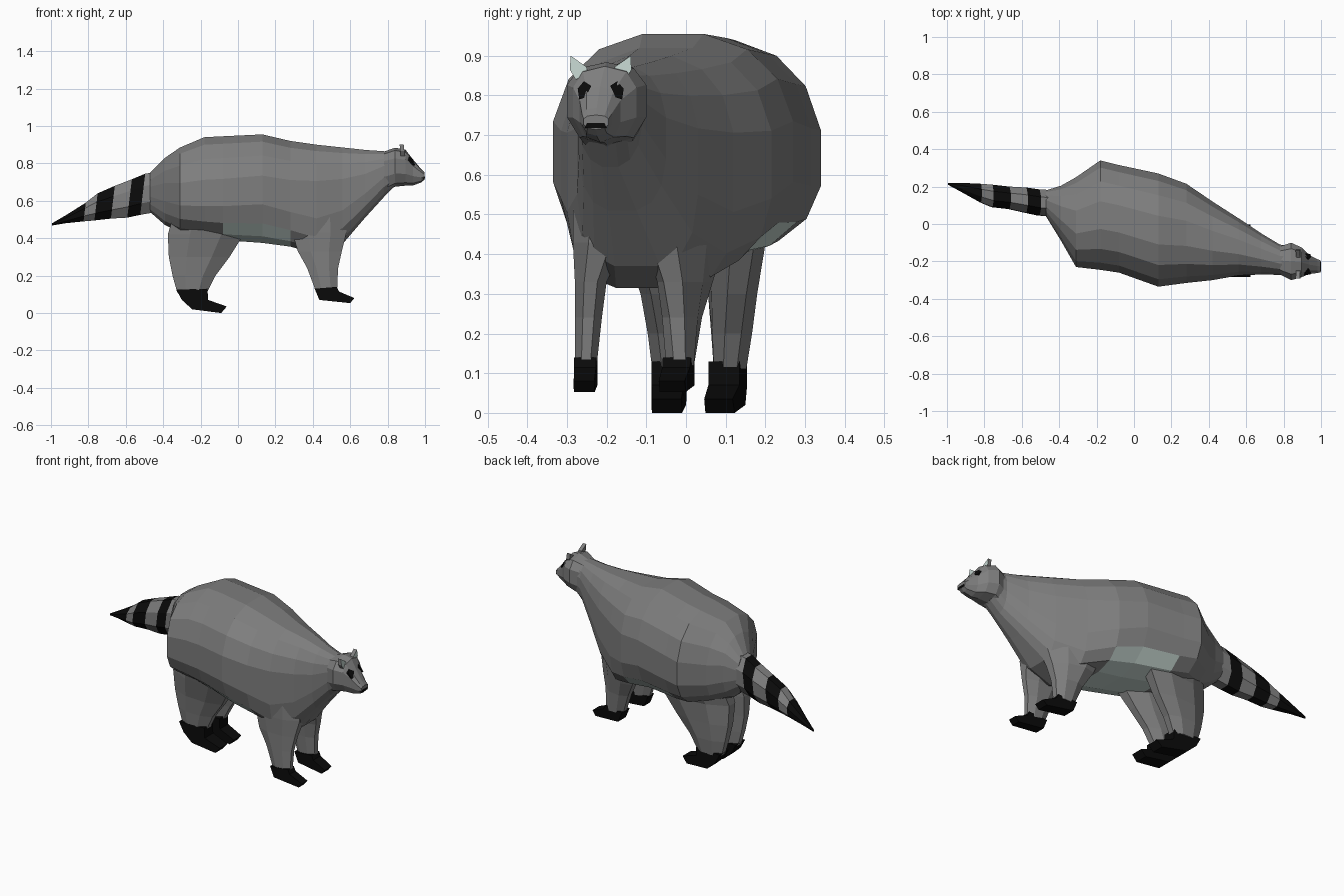
import bpy, bmesh, math


def material(name, col):
    m = bpy.data.materials.new(name)
    m.diffuse_color = (*col, 1)
    return m


FUR = material("fur", (0.21, 0.21, 0.21))
DARK = material("dark_fur", (0.003, 0.003, 0.003))
PALE = material("pale_fur", (0.55, 0.66, 0.62))
MATS = [FUR, DARK, PALE]


def finish(bm, name):
    bmesh.ops.recalc_face_normals(bm, faces=bm.faces)
    me = bpy.data.meshes.new(name)
    bm.to_mesh(me)
    bm.free()
    for m in MATS:
        me.materials.append(m)
    ob = bpy.data.objects.new(name, me)
    bpy.context.collection.objects.link(ob)
    return ob


def spow(v, e):
    return math.copysign(abs(v) ** e, v)


def skin(name, rings, paint=lambda seg, side: 0):
    """Join a list of equal rings of points into a capped tube."""
    bm = bmesh.new()
    vs = [[bm.verts.new(p) for p in r] for r in rings]
    n = len(vs[0])
    for s in range(len(vs) - 1):
        for k in range(n):
            f = bm.faces.new((vs[s][k], vs[s][(k + 1) % n], vs[s + 1][(k + 1) % n], vs[s + 1][k]))
            f.material_index = paint(s, k)
    bm.faces.new(vs[0]).material_index = paint(0, 0)
    bm.faces.new(vs[-1]).material_index = paint(len(vs) - 2, 0)
    return finish(bm, name)


def x_ring(sec, n, e, lean=0.0):
    """Cross-section facing x: x, y range, widest height, top, bottom, lower squareness."""
    x, y0, y1, zm, zt, zb, *low = sec
    out = []
    for k in range(n):
        a = 2 * math.pi * (k + 0.5) / n
        p = low[0] if low and math.sin(a) < 0 else e
        r = math.cos(math.pi / n)
        c, s = spow(math.cos(a) / r, p), spow(math.sin(a) / r, p)
        z = zm + s * ((zt - zm) if s > 0 else (zm - zb))
        out.append((x + lean * (z - zm), (y0 + y1) / 2 + c * (y1 - y0) / 2, z))
    return out


def z_ring(z, x0, x1, y0, y1, skew, n=8):
    """Boxy cross-section of a leg, skewed to follow the flank."""
    out = []
    for k in range(n):
        a = 2 * math.pi * (k + 0.5) / n
        dx = math.cos(a) / 0.924 * (x1 - x0) / 2
        out.append(((x0 + x1) / 2 + dx,
                    (y0 + y1) / 2 + math.sin(a) / 0.924 * (y1 - y0) / 2 + skew * dx, z))
    return out


def prism(name, pts, depth, place, mat=0, front_mat=None):
    """Extrude a flat outline; place(u, v, d) gives the 3D point."""
    bm = bmesh.new()
    a = [bm.verts.new(place(u, v, 0)) for u, v in pts]
    b = [bm.verts.new(place(u, v, depth)) for u, v in pts]
    n = len(pts)
    faces = [bm.faces.new((a[i], a[(i + 1) % n], b[(i + 1) % n], b[i])) for i in range(n)]
    faces.append(bm.faces.new(a))
    for f in faces:
        f.material_index = mat
    bm.faces.new(b).material_index = mat if front_mat is None else front_mat
    return finish(bm, name)


# Body, from rump to neck, with a pale belly patch
BODY = [
    (-0.47, 0.04, 0.18, 0.65, 0.75, 0.54),
    (-0.39, -0.09, 0.205, 0.65, 0.83, 0.47, 0.75),
    (-0.31, -0.23, 0.25, 0.63, 0.885, 0.43, 0.8),
    (-0.18, -0.245, 0.34, 0.635, 0.94, 0.405, 0.8),
    (-0.08, -0.26, 0.315, 0.64, 0.945, 0.39, 0.8),
    (0.13, -0.335, 0.27, 0.66, 0.955, 0.375, 0.8),
    (0.28, -0.315, 0.215, 0.64, 0.92, 0.355, 0.65),
    (0.42, -0.30, 0.12, 0.64, 0.90, 0.315, 0.55),
    (0.56, -0.275, 0.03, 0.66, 0.885, 0.37, 0.6),
    (0.68, -0.27, -0.05, 0.70, 0.872, 0.51, 0.7),
    (0.78, -0.272, -0.11, 0.76, 0.865, 0.62),
    (0.85, -0.275, -0.12, 0.78, 0.86, 0.69),
]
skin("body", [x_ring(s, 16, 0.85) for s in BODY],
     lambda s, k: 2 if s in (4, 5) and 9 <= k <= 13 else 0)

# Ringed tail
TAIL = [
    (-0.42, 0.04, 0.18, 0.65, 0.76, 0.54),
    (-0.51, 0.045, 0.185, 0.63, 0.745, 0.525),
    (-0.58, 0.06, 0.195, 0.61, 0.715, 0.51),
    (-0.67, 0.08, 0.20, 0.585, 0.68, 0.505),
    (-0.76, 0.09, 0.21, 0.56, 0.64, 0.495),
    (-0.82, 0.115, 0.215, 0.54, 0.59, 0.49),
    (-0.92, 0.17, 0.22, 0.50, 0.525, 0.48),
    (-0.995, 0.21, 0.22, 0.473, 0.48, 0.468),
]
skin("tail", [x_ring(s, 8, 1.0, 0.12) for s in TAIL],
     lambda s, k: 1 if s in (1, 3, 5, 6) else 0)

# Legs: profile (height, back x, front x) with side limits for each leg
HIND = [(0.54, -0.34, 0.05), (0.42, -0.375, 0.03), (0.30, -0.37, -0.045),
        (0.20, -0.35, -0.12), (0.11, -0.325, -0.165)]
FORE = [(0.52, 0.28, 0.58), (0.43, 0.29, 0.58), (0.33, 0.32, 0.555),
        (0.24, 0.37, 0.535), (0.12, 0.415, 0.53)]
# Paw side outlines
HIND_PAW = [(-0.33, 0.125), (-0.30, 0.07), (-0.245, 0.02), (-0.09, 0.0),
            (-0.06, 0.035), (-0.16, 0.07), (-0.163, 0.13)]
FORE_PAW = [(0.41, 0.13), (0.435, 0.07), (0.60, 0.053), (0.622, 0.08),
            (0.54, 0.115), (0.528, 0.14)]
# name, profile, paw, paw slant, skew at top, side limits
LEGS = [
    ("hind_leg_left", HIND, HIND_PAW, -0.14, 0.15,
     [(0.04, 0.245), (0.05, 0.19), (0.06, 0.175), (0.065, 0.165), (0.07, 0.152)]),
    ("hind_leg_right", HIND, HIND_PAW, -0.03, -0.15,
     [(-0.18, 0.02), (-0.145, 0.01), (-0.11, 0.0), (-0.095, 0.0), (-0.085, 0.0)]),
    ("front_leg_left", FORE, FORE_PAW, -0.14, -0.5,
     [(-0.10, 0.09), (-0.08, 0.075), (-0.06, 0.055), (-0.055, 0.035), (-0.05, 0.02)]),
    ("front_leg_right", FORE, FORE_PAW, -0.03, 0.0,
     [(-0.285, -0.13), (-0.285, -0.15), (-0.28, -0.2), (-0.28, -0.212), (-0.28, -0.225)]),
]
for name, prof, paw, slant, skew, ys in LEGS:
    skin(name, [z_ring(z, a, b, *y, skew * (z - 0.11) / 0.43) for (z, a, b), y in zip(prof, ys)])
    y0, y1 = ys[-1]
    xm = paw[0][0] + 0.06
    w = y1 - y0 + 0.004

    def place(u, v, d):
        f = max(0, u - xm)      # toes narrow and slant sideways
        return (u, (y0 + y1) / 2 + (d - w / 2) * (1 - 0.8 * f) + slant * f, v)
    prism(name.replace("leg", "paw"), paw, w, place, 1)

# Head tapering to a blunt muzzle
HEAD = [
    (0.78, -0.27, -0.12, 0.78, 0.86, 0.65),
    (0.84, -0.30, -0.10, 0.79, 0.88, 0.68),
    (0.895, -0.285, -0.125, 0.785, 0.87, 0.685),
    (0.935, -0.268, -0.165, 0.765, 0.82, 0.685),
    (0.98, -0.262, -0.188, 0.742, 0.768, 0.70),
    (0.998, -0.258, -0.195, 0.735, 0.75, 0.715),
]
skin("head", [x_ring(s, 10, 0.8) for s in HEAD])

# Nose, eyes and ears
prism("nose", [(-0.255, 0.718), (-0.2, 0.718), (-0.205, 0.73), (-0.25, 0.73)], 0.01,
      lambda u, v, d: (0.99 + d, u, v), 1)
MID = -0.215
for side, word in ((-1, "right"), (1, "left")):
    eye = [(0.024, 0.824), (0.042, 0.836), (0.058, 0.817), (0.054, 0.79), (0.038, 0.795)]
    prism("eye_" + word, eye, 0.05,
          lambda u, v, d: (0.891 + d - (u - 0.03) * 0.5 - (v - 0.81) * 0.7, MID + side * u, v), 1)
    ear = [(0.03, 0.855), (0.034, 0.872), (0.072, 0.90), (0.074, 0.865), (0.06, 0.84)]
    prism("ear_" + word, ear, 0.022,
          lambda u, v, d: (0.868 + d - (v - 0.86) * 0.1, MID + side * u * 1.05, v), 0, 2)
